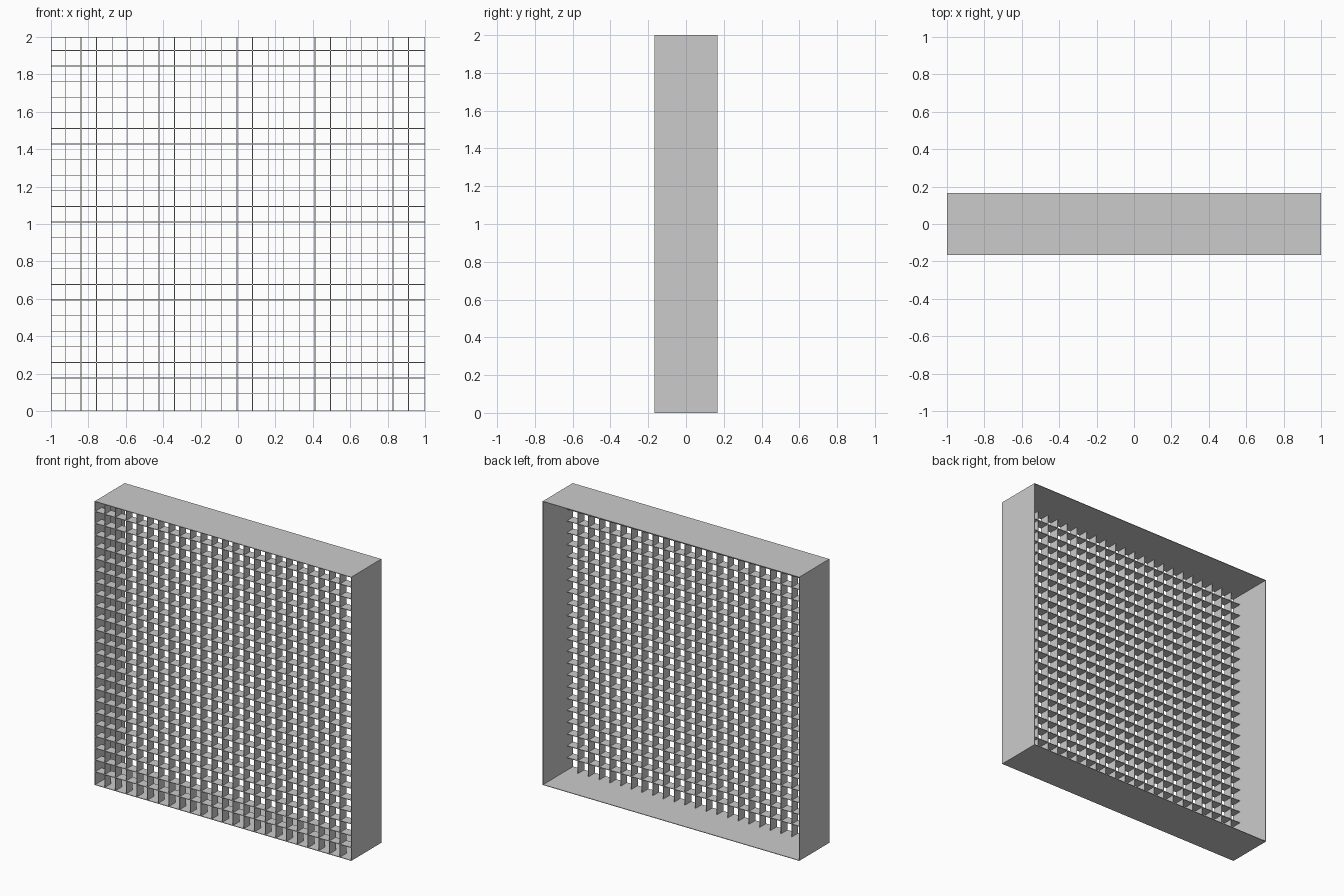
import bpy

if "Cube" in bpy.data.objects:
    bpy.data.objects.remove(bpy.data.objects["Cube"])

HALF_DEPTH = 0.167   # half depth of the outer frame
WALL = 0.004         # frame wall thickness
SLAT = 0.004         # slat thickness
GRID_DEPTH = 0.07    # depth of the slats, flush with the front
COUNT = 23           # inner slats per direction
PITCH = 0.0834


def box(name, lo, hi):
    bpy.ops.mesh.primitive_cube_add(size=1, location=[(a + b) / 2 for a, b in zip(lo, hi)])
    ob = bpy.context.object
    ob.name = name
    ob.scale = [b - a for a, b in zip(lo, hi)]
    bpy.ops.object.transform_apply(location=False, rotation=False, scale=True)
    return ob


def repeat(ob, offset):
    mod = ob.modifiers.new("repeat", 'ARRAY')
    mod.count = COUNT
    mod.use_relative_offset = False
    mod.use_constant_offset = True
    mod.constant_offset_displace = offset


# Outer frame, open at front and back
d = HALF_DEPTH
box("frame_left", (-1, -d, 0), (-1 + WALL, d, 2))
box("frame_right", (1 - WALL, -d, 0), (1, d, 2))
box("frame_bottom", (-1 + WALL, -d, 0), (1 - WALL, d, WALL))
box("frame_top", (-1 + WALL, -d, 2 - WALL), (1 - WALL, d, 2))

# Egg-crate grid of crossing slats
y0, y1 = -d, -d + GRID_DEPTH
x = -0.923
z = 0.093
vertical = box("vertical_slats", (x - SLAT / 2, y0, WALL), (x + SLAT / 2, y1, 2 - WALL))
repeat(vertical, (PITCH, 0, 0))
horizontal = box("horizontal_slats", (-1 + WALL, y0, z - SLAT / 2), (1 - WALL, y1, z + SLAT / 2))
repeat(horizontal, (0, 0, PITCH))
